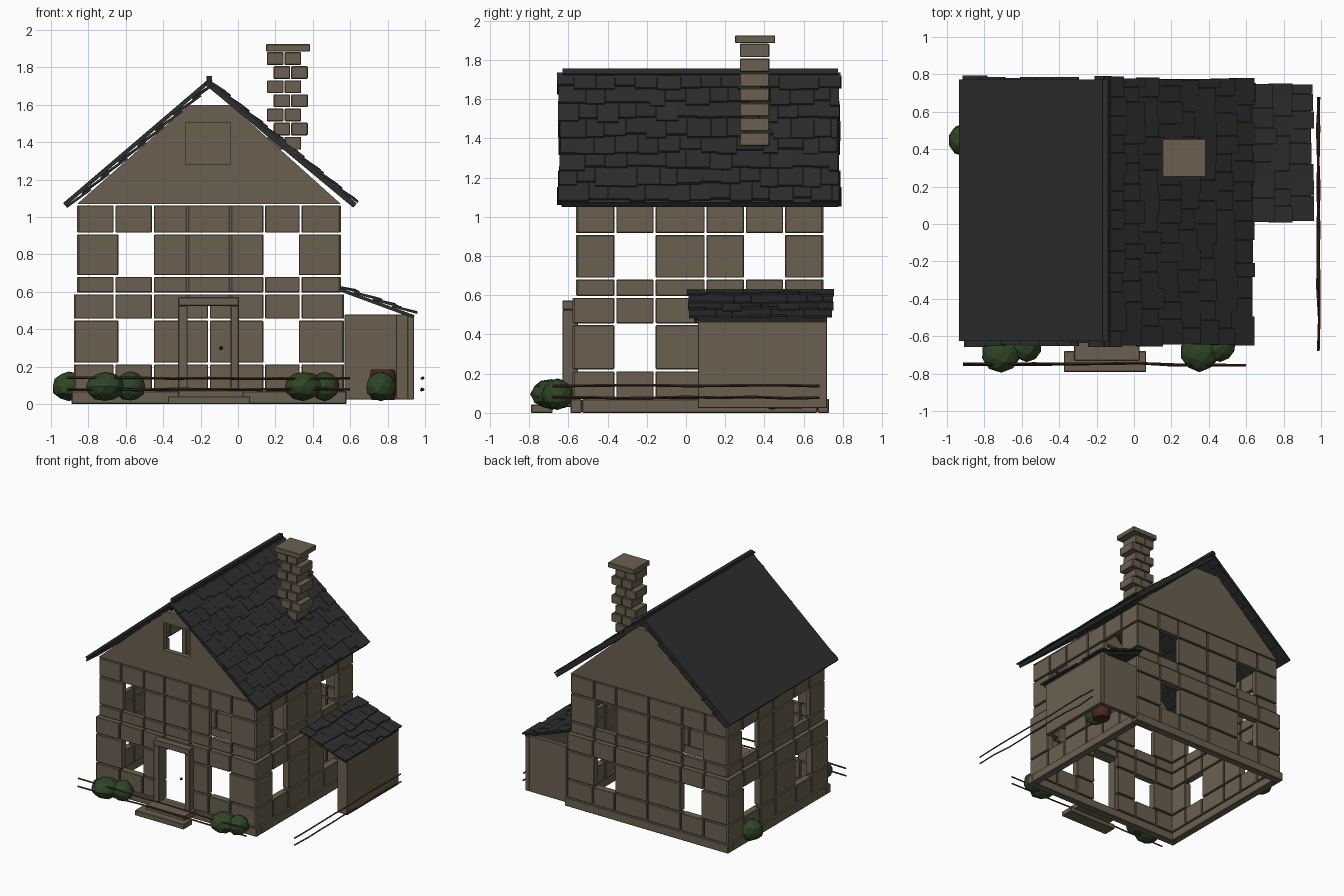
import bpy, bmesh, math, random
from mathutils import Vector, Matrix

if "Cube" in bpy.data.objects:
    bpy.data.objects.remove(bpy.data.objects["Cube"])
random.seed(4)

def mat(name, c):
    m = bpy.data.materials.new(name)
    m.diffuse_color = (*c, 1)
    m.use_nodes = True
    m.node_tree.nodes["Principled BSDF"].inputs["Base Color"].default_value = m.diffuse_color
    return m

STONE = mat("brown stone", (0.145, 0.118, 0.080))
SLATE = mat("dark slate", (0.027, 0.027, 0.028))
WOOD = mat("red brown wood", (0.060, 0.022, 0.015))
LEAF = mat("leaf green", (0.028, 0.060, 0.020))
IRON = mat("black iron", (0.012, 0.012, 0.012))

def finish(name, bm, m, bevel=0.0):
    bmesh.ops.recalc_face_normals(bm, faces=bm.faces)
    me = bpy.data.meshes.new(name)
    bm.to_mesh(me)
    bm.free()
    me.materials.append(m)
    ob = bpy.data.objects.new(name, me)
    bpy.context.collection.objects.link(ob)
    if bevel:
        b = ob.modifiers.new("bevel", 'BEVEL')
        b.width, b.segments = bevel, 1
    return ob

def prism(bm, pts, y0, y1):
    """extrude an xz outline along y"""
    a = [bm.verts.new((x, y0, z)) for x, z in pts]
    b = [bm.verts.new((x, y1, z)) for x, z in pts]
    bm.faces.new(a)
    bm.faces.new(b[::-1])
    n = len(pts)
    for i in range(n):
        bm.faces.new((a[i], b[i], b[(i + 1) % n], a[(i + 1) % n]))

def box(bm, x0, x1, y0, y1, z0, z1):
    prism(bm, [(x0, z0), (x1, z0), (x1, z1), (x0, z1)], y0, y1)

def boxes(name, m, items, bevel=0.0):
    bm = bmesh.new()
    for it in items:
        box(bm, *it)
    return finish(name, bm, m, bevel)

# foundation ring
X0, X1, Y0, Y1 = -0.86, 0.55, -0.56, 0.70
T, G = 0.04, 0.005
boxes("foundation", STONE, [
    (-0.89, 0.58, -0.59, -0.53, 0, 0.07), (-0.89, 0.58, 0.67, 0.73, 0, 0.07),
    (-0.89, -0.83, -0.53, 0.67, 0, 0.07), (0.52, 0.58, -0.53, 0.67, 0, 0.07)], 0.005)

# stone walls: rows of slabs, window cells left open; lower storey stands proud
ROWS = [(0.065, 0.217, 0.018), (0.217, 0.452, 0.018), (0.452, 0.592, 0.018),
        (0.592, 0.685, 0.0), (0.685, 0.912, 0.0), (0.912, 1.068, 0.0)]
XF = [X0, -0.66, -0.455, -0.27, -0.04, 0.14, 0.335, X1]
XB = [X0, -0.66, -0.455, -0.155, 0.14, 0.335, X1]
YS = [Y0, -0.36, -0.16, 0.10, 0.30, 0.50, Y1]

def wall(name, seams, windows, place, door=None):
    items = []
    for r, (z0, z1, out) in enumerate(ROWS):
        s = list(seams)
        if r in (1, 4) and seams[0] == X0:
            s[1] = -0.635
            s[-2] = 0.32
        s[0] -= out
        s[-1] += out
        for i in range(len(s) - 1):
            if r in (1, 4) and i in windows:
                continue
            lo = z0
            if door == i and r < 3:
                if r < 2:
                    continue
                lo = 0.52
            items.append(place(s[i] + G, s[i + 1] - G, out) + (lo + G, z1 - G))
    boxes(name, STONE, items, 0.004)

wall("front_wall", XF, (1, 5), lambda a, b, o: (a, b, Y0 - o, Y0 + T), 3)
wall("back_wall", XB, (1, 4), lambda a, b, o: (a, b, Y1 - T, Y1 + o))
wall("left_wall", YS, (1, 4), lambda a, b, o: (X0 - o, X0 + T, a, b))
wall("right_wall", YS, (1, 4), lambda a, b, o: (X1 - T, X1 + o, a, b))

# gables with clipped tops, the front one with an attic window opening
def span(z):
    k = (z - 1.07) / 0.53
    return X0 + 0.60 * k, X1 - 0.59 * k

def strip(bm, z0, z1, y, l=None, r=None):
    a, b = span(z0)
    c, d = span(z1)
    if l is not None:
        a = c = l
    if r is not None:
        b = d = r
    prism(bm, [(a, z0), (b, z0), (d, z1), (c, z1)], y, y + T)

bm = bmesh.new()
strip(bm, 1.07, 1.28, Y0)
strip(bm, 1.28, 1.505, Y0, r=-0.28)
strip(bm, 1.28, 1.505, Y0, l=-0.04)
strip(bm, 1.505, 1.60, Y0)
finish("front_gable", bm, STONE)
bm = bmesh.new()
strip(bm, 1.07, 1.60, Y1 - T)
finish("back_gable", bm, STONE)

# door surround, steps and knob
boxes("door_frame", STONE, [
    (-0.32, -0.27, -0.63, -0.55, 0.07, 0.525), (-0.04, 0.005, -0.63, -0.55, 0.07, 0.525),
    (-0.32, 0.005, -0.63, -0.55, 0.525, 0.572)], 0.004)
boxes("door_steps", STONE, [(-0.375, 0.065, -0.79, -0.68, 0, 0.042),
                            (-0.32, 0.03, -0.73, -0.58, 0.03, 0.075)], 0.004)
bm = bmesh.new()
bmesh.ops.create_icosphere(bm, subdivisions=2, radius=0.011,
                           matrix=Matrix.Translation((-0.09, -0.60, 0.30)))
finish("door_knob", bm, IRON)

# roofs: plain slabs plus overlapping rows of uneven shingles
def plate(bm, p, q, s0, s1, lo0, hi0, lo1, hi1, y0, y1):
    p, q = Vector(p), Vector(q)
    d = (q - p).normalized()
    n = Vector((-d.y, d.x))
    if n.y < 0:
        n = -n
    prism(bm, [p + d * s0 + n * lo0, p + d * s1 + n * lo1,
               p + d * s1 + n * hi1, p + d * s0 + n * hi0], y0, y1)

def slab(name, p, q, lo, hi, y0, y1):
    bm = bmesh.new()
    plate(bm, p, q, 0, (Vector(q) - Vector(p)).length, lo, hi, lo, hi, y0, y1)
    finish(name, bm, SLATE)

def shingles(name, p, q, y0, y1, rows, cols, top):
    bm = bmesh.new()
    L = (Vector(q) - Vector(p)).length
    step, w = L / rows, (y1 - y0) / cols
    for r in range(rows):
        inset = random.uniform(0, 0.025)
        edges = [y0 + inset] + [y0 + w * (i + 0.5 * (r % 2) + random.uniform(-.15, .15))
                                for i in range(1, cols)] + [y1 - inset]
        for a, b in zip(edges, edges[1:]):
            end = min(L, step * (r + 1) + random.uniform(-0.03, 0.02))
            start = max(0, step * r - 0.03)
            plate(bm, p, q, start, end, top - 0.024, top - 0.012,
                  top - 0.012, top + random.uniform(-0.003, 0.002), a + 0.001, b - 0.001)
    finish(name, bm, SLATE)

RIDGE, EL, ER = (-0.15, 1.745), (-0.935, 1.075), (0.645, 1.085)
slab("right_roof_slab", RIDGE, ER, -0.045, -0.016, -0.635, 0.775)
shingles("right_roof_shingles", RIDGE, ER, -0.665, 0.795, 8, 14, 0.0)
slab("left_roof_slab", RIDGE, EL, -0.022, 0.0, -0.625, 0.772)
shingles("left_roof_shingles", RIDGE, EL, -0.66, 0.795, 8, 14, -0.022)
boxes("ridge_cap", SLATE, [(-0.168, -0.138, -0.63, 0.775, 1.715, 1.755)])

# chimney: staggered courses and a cap
items = [(0.15, 0.385, 0.25, 0.455, 1.885, 1.925)]
for i in range(7):
    z = 1.882 - 0.0755 * i
    x = 0.155 if i % 2 == 0 else 0.19
    for k in range(2):
        a = x + 0.094 * k
        items.append((a, a + 0.089, 0.275, 0.425, z - 0.068, z))
boxes("chimney", STONE, items, 0.004)

# lean-to shed, open at the front
boxes("shed_walls", STONE, [(0.905, 0.94, 0.06, 0.72, 0.025, 0.48),
                            (0.57, 0.905, 0.685, 0.72, 0.025, 0.48),
                            (0.845, 0.915, 0.065, 0.10, 0.025, 0.48)], 0.003)
SP, SQ = (0.55, 0.638), (0.96, 0.49)
slab("shed_roof_slab", (0.55, 0.62), (0.945, 0.475), -0.018, 0.0, 0.04, 0.72)
shingles("shed_roof_shingles", SP, SQ, 0.003, 0.757, 4, 8, 0.004)

# barrel: lathe of a bulging profile
bm = bmesh.new()
prof = [(0.062, 0.022), (0.072, 0.06), (0.076, 0.10), (0.072, 0.145), (0.062, 0.185)]
rings = [[bm.verts.new((0.775 + r * math.cos(k * math.pi / 6),
                        0.53 + r * math.sin(k * math.pi / 6), z)) for k in range(12)]
         for r, z in prof]
for a, b in zip(rings, rings[1:]):
    for k in range(12):
        bm.faces.new((a[k], a[(k + 1) % 12], b[(k + 1) % 12], b[k]))
bm.faces.new(rings[0][::-1])
bm.faces.new(rings[-1])
finish("barrel", bm, WOOD)

# bushes: faceted, slightly lumpy balls
BUSHES = [(-0.71, -0.685, 0.108), (-0.575, -0.655, 0.082), (0.35, -0.685, 0.108),
          (0.462, -0.655, 0.082), (-0.905, 0.45, 0.092), (0.765, 0.44, 0.082)]
for i, (x, y, r) in enumerate(BUSHES):
    bm = bmesh.new()
    bmesh.ops.create_icosphere(bm, subdivisions=2, radius=1)
    for v in bm.verts:
        v.co *= random.uniform(0.93, 1.03)
        v.co = Vector((x + v.co.x * r, y + v.co.y * r, 0.095 + v.co.z * min(r, 0.08)))
    finish(f"bush_{i + 1}", bm, LEAF)

# fence rails: wavy square rods in front and on the right
def rail(name, a, b):
    a, b = Vector(a), Vector(b)
    bm = bmesh.new()
    prev, n, h = None, 9, 0.007
    side = Vector((0, 0, 1)).cross((b - a).normalized()) * h
    up = Vector((0, 0, h))
    for i in range(n):
        c = a.lerp(b, i / (n - 1)) + side * random.uniform(-0.9, 0.9) + up * random.uniform(-0.5, 0.5)
        ring = [bm.verts.new(c + o) for o in (side, up, -side, -up)]
        if prev:
            for k in range(4):
                bm.faces.new((prev[k], prev[(k + 1) % 4], ring[(k + 1) % 4], ring[k]))
        if i in (0, n - 1):
            bm.faces.new(ring)
        prev = ring
    finish(name, bm, WOOD)

for tag, z in (("lower", 0.078), ("upper", 0.138)):
    rail(f"front_{tag}_rail", (-0.915, -0.75, z), (0.60, -0.75, z))
    rail(f"right_{tag}_rail", (0.985, -0.68, z), (0.985, 0.68, z))
